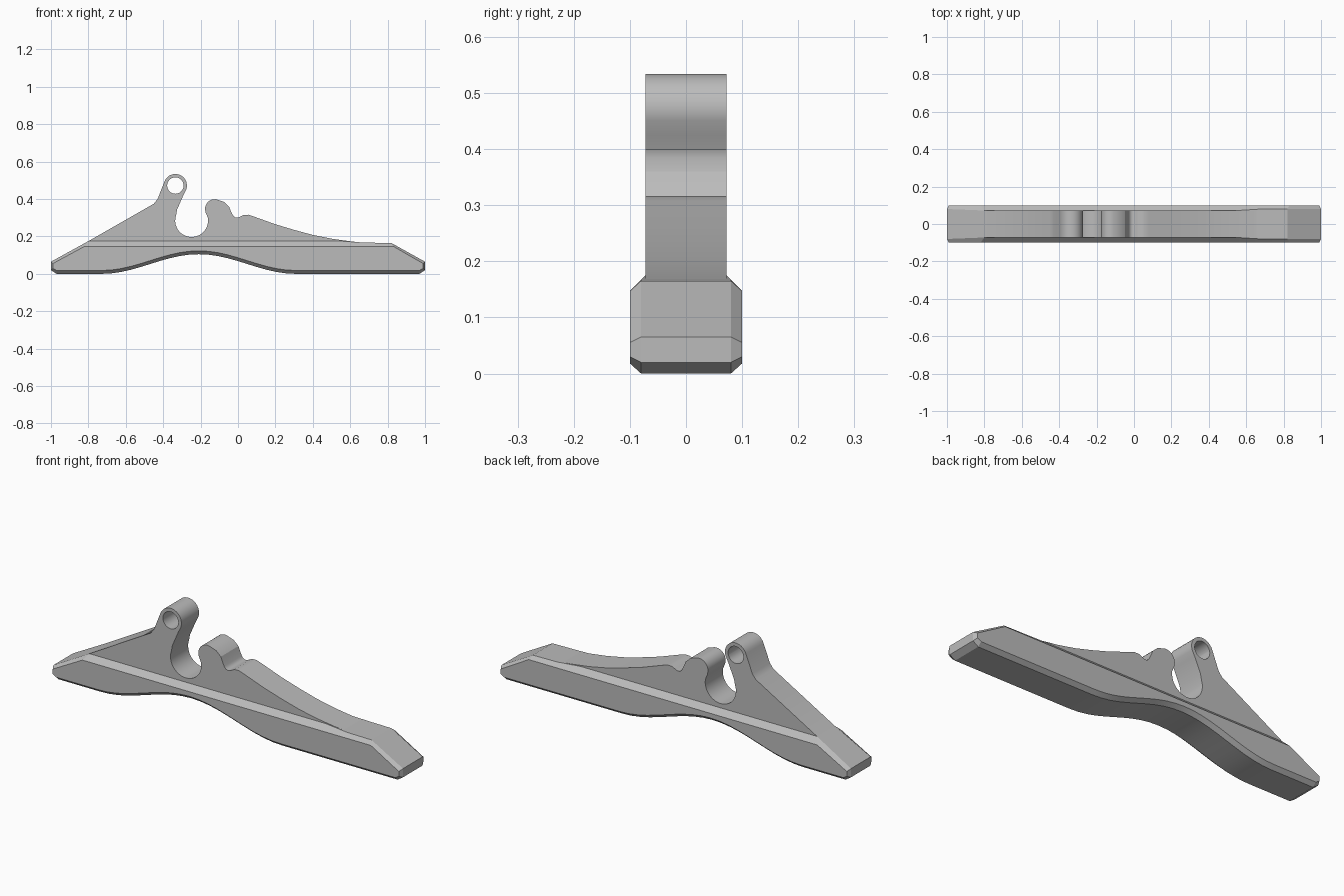
import bpy, bmesh
from math import sin, cos, pi, radians

if "Cube" in bpy.data.objects:
    bpy.data.objects.remove(bpy.data.objects["Cube"], do_unlink=True)

grey = bpy.data.materials.new("plain grey")
grey.use_nodes = True
grey.diffuse_color = (0.5, 0.5, 0.5, 1)
grey.node_tree.nodes["Principled BSDF"].inputs["Base Color"].default_value = (0.5, 0.5, 0.5, 1)


def arc(cx, cz, r, start, end, n=10):
    """Points on an arc in the xz plane, angles in degrees."""
    angles = [radians(start + (end - start) * i / n) for i in range(n + 1)]
    return [(cx + r * cos(a), cz + r * sin(a)) for a in angles]


def loft(name, loops):
    """Join matching closed loops of points and cap both ends."""
    bm = bmesh.new()
    rings = [[bm.verts.new(p) for p in loop] for loop in loops]
    for a, b in zip(rings, rings[1:]):
        for i in range(len(a)):
            j = (i + 1) % len(a)
            bm.faces.new((a[i], a[j], b[j], b[i]))
    caps = [bm.faces.new(rings[0]), bm.faces.new(rings[-1])]
    bmesh.ops.recalc_face_normals(bm, faces=bm.faces)
    bmesh.ops.triangulate(bm, faces=caps)
    mesh = bpy.data.meshes.new(name)
    bm.to_mesh(mesh)
    bm.free()
    mesh.materials.append(grey)
    obj = bpy.data.objects.new(name, mesh)
    bpy.context.collection.objects.link(obj)
    return obj


def smooth(obj, angle=25):
    bpy.ops.object.select_all(action='DESELECT')
    obj.select_set(True)
    bpy.context.view_layer.objects.active = obj
    bpy.ops.object.shade_smooth_by_angle(angle=radians(angle))


# Base rail: side outline and narrower rim outline, with an arched underside
HALF = 0.1
rim = [(-1, 0.02, 0.08), (-1, 0.065, 0.08), (-0.8, 0.175, 0.072),
       (0.55, 0.175, 0.072), (0.68, 0.167, 0.08), (0.82, 0.165, 0.08),
       (1, 0.065, 0.08), (1, 0.02, 0.08)]
side = [(-0.99, 0.03), (-0.99, 0.055), (-0.82, 0.147), (0.55, 0.147),
        (0.68, 0.147), (0.83, 0.147), (0.99, 0.055), (0.99, 0.03)]
centre, crown = -0.21, 0.105
underside = [(0.97, 0)]
steps = 20
for i in range(steps + 1):
    t = 1 - 2 * i / steps
    underside.append((centre + 0.52 * t, crown * (0.5 + 0.5 * cos(pi * t))))
underside.append((-0.97, 0))
rim += [(x, z, 0.08) for x, z in underside]
side += [(x, z + 0.018) for x, z in underside]
rail = loft("base_rail", [
    [(x, -HALF, z) for x, z in side],
    [(x, -y, z) for x, z, y in rim],
    [(x, y, z) for x, z, y in rim],
    [(x, HALF, z) for x, z in side]])
smooth(rail)

# Upright web: ramp, eye head, round throat, hooked nose and long tail
outline = [(-0.8, 0.14), (-0.8, 0.175), (-0.45, 0.375), (-0.43, 0.4)]
outline += arc(-0.335, 0.472, 0.062, 160, -20, 14)
outline += [(-0.29, 0.425), (-0.325, 0.345)]
outline += arc(-0.248, 0.285, 0.088, 160, 370, 18)
outline += [(-0.174, 0.33)]
outline += arc(-0.125, 0.348, 0.051, 180, 75, 9)
outline += [(-0.075, 0.385), (-0.048, 0.36), (-0.038, 0.335)]
outline += arc(-0.005, 0.325, 0.025, 200, 310, 6)
outline += [(0.03, 0.315), (0.055, 0.316), (0.08, 0.308), (0.2, 0.265),
            (0.3, 0.235), (0.4, 0.208), (0.5, 0.188), (0.6, 0.174),
            (0.68, 0.166), (0.68, 0.14)]
web = loft("upright_web", [[(x, y, z) for x, z in outline] for y in (-0.072, 0.072)])

# Pin eye bored through the head
bore = loft("eye_cutter", [[(x, y, z) for x, z in arc(-0.335, 0.472, 0.044, 0, 345, 23)]
                           for y in (-0.2, 0.2)])
bore.hide_render = True
cut = web.modifiers.new("eye", 'BOOLEAN')
cut.operation = 'DIFFERENCE'
cut.solver = 'EXACT'
cut.object = bore
bpy.context.view_layer.objects.active = web
bpy.ops.object.modifier_apply(modifier=cut.name)
bpy.data.objects.remove(bore, do_unlink=True)
smooth(web)
